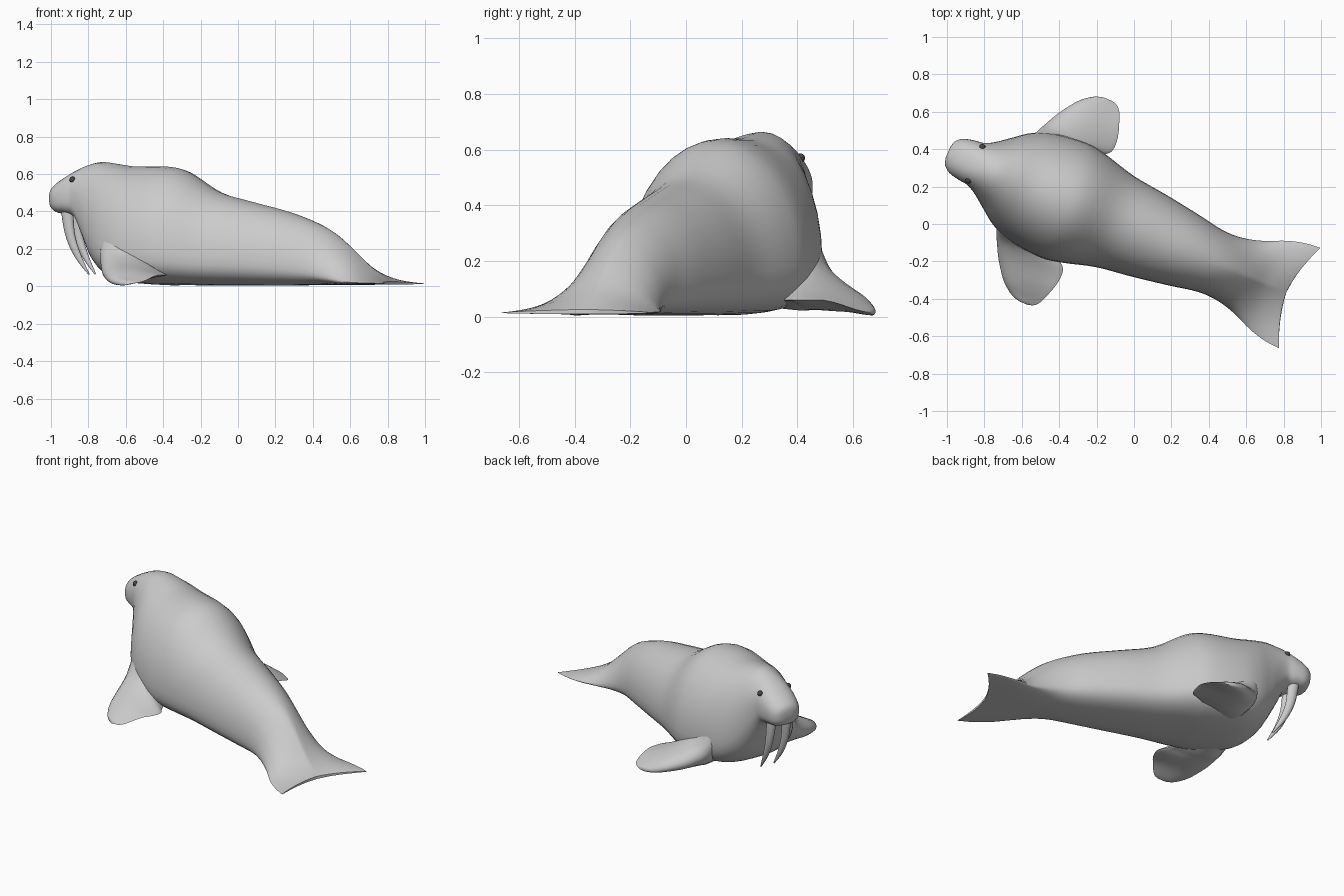
import bpy, bmesh, math
from mathutils import Matrix, Vector

if "Cube" in bpy.data.objects:
    bpy.data.objects.remove(bpy.data.objects["Cube"])

# the animal is built along X (head at -X), then turned into its diagonal pose
POSE = Matrix.Translation((-0.01, -0.025, 0)) @ Matrix.Rotation(math.radians(-22.5), 4, 'Z')


def smooth_rows(rows, steps):
    """Catmull-Rom interpolation of rows of section parameters."""
    out = []
    for i in range(len(rows) - 1):
        a, b, c, d = rows[max(i - 1, 0)], rows[i], rows[i + 1], rows[min(i + 2, len(rows) - 1)]
        for k in range(steps):
            t = k / steps
            out.append([0.5 * (2 * q + (r - p) * t + (2 * p - 5 * q + 4 * r - s) * t * t
                               + (3 * q - p - 3 * r + s) * t ** 3)
                        for p, q, r, s in zip(a, b, c, d)])
    out.append(list(rows[-1]))
    return out


def finish(name, bm):
    bmesh.ops.recalc_face_normals(bm, faces=bm.faces)
    bm.transform(POSE)
    me = bpy.data.meshes.new(name)
    bm.to_mesh(me)
    bm.free()
    ob = bpy.data.objects.new(name, me)
    bpy.context.collection.objects.link(ob)
    bpy.ops.object.select_all(action='DESELECT')
    bpy.context.view_layer.objects.active = ob
    ob.select_set(True)
    bpy.ops.object.shade_smooth_by_angle(angle=math.radians(50))
    return ob


def loft(name, rings):
    bm = bmesh.new()
    vs = [[bm.verts.new(p) for p in ring] for ring in rings]
    n = len(vs[0])
    for a, b in zip(vs, vs[1:]):
        for i in range(n):
            bm.faces.new((a[i], a[(i + 1) % n], b[(i + 1) % n], b[i]))
    # end caps as strips from edge to edge
    for r in (vs[0], vs[-1]):
        for i in range(n // 2):
            quad = [r[i], r[i + 1], r[n - i - 1], r[(n - i) % n]]
            bm.faces.new(list(dict.fromkeys(quad)))
    return finish(name, bm)


def power(v, e):
    return math.copysign(abs(v) ** e, v)


# body: position, half width, bottom, widest height, top, roundness of the back, swept tail corners
sections = [
    (-1.066, .030, .455, .480, .505, 2.0, 0),
    (-1.054, .068, .415, .475, .530, 2.1, 0),
    (-1.018, .098, .392, .470, .560, 2.2, 0),
    (-.960, .113, .385, .475, .596, 2.3, 0),
    (-.905, .121, .360, .475, .625, 2.3, 0),
    (-.850, .150, .250, .420, .648, 2.1, 0),
    (-.780, .203, .125, .310, .664, 2.0, 0),
    (-.690, .268, .050, .230, .655, 2.0, 0),
    (-.580, .310, .020, .200, .640, 2.0, 0),
    (-.400, .330, .006, .190, .640, 2.0, 0),
    (-.280, .312, .006, .180, .612, 2.0, 0),
    (-.100, .264, .004, .160, .505, 2.0, 0),
    (.100, .237, .004, .150, .450, 2.0, 0),
    (.300, .205, .004, .130, .400, 2.0, 0),
    (.450, .178, .006, .100, .347, 1.9, 0),
    (.560, .180, .008, .060, .292, 1.6, 0),
    (.660, .207, .008, .030, .215, 1.3, .01),
    (.760, .257, .008, .020, .122, 1.1, .03),
    (.840, .283, .009, .017, .062, 1.1, .05),
    (.892, .290, .010, .015, .026, 1.3, .078),
]
rings = []
N = 36
for s, w, zb, zc, zt, p, sweep in smooth_rows(sections, 4):
    ring = []
    for k in range(N):
        a = 2 * math.pi * k / N
        c, q = math.cos(a), math.sin(a)
        e, h = (2 / p, zt - zc) if q >= 0 else (2 / 2.8, zc - zb)
        # blend the rim spacing so that upper and lower halves share the tail edge
        u = power(c, e)
        ring.append(Vector((s + sweep * abs(u) ** 1.7, w * u, zc + h * power(q, e))))
    rings.append(ring)
loft("body", rings)

# front flippers: outward distance, leading edge, trailing edge, bottom, top
flipper = [
    (.18, -.66, -.40, .07, .46),
    (.26, -.672, -.34, .045, .37),
    (.300, -.662, -.305, .035, .275),
    (.340, -.642, -.258, .026, .205),
    (.420, -.600, -.257, .012, .138),
    (.510, -.537, -.285, .003, .086),
    (.555, -.488, -.305, .001, .054),
    (.580, -.445, -.330, .002, .036),
    (.590, -.405, -.362, .006, .024),
]
# tusks: lengthwise position, sideways position, height, radius
tusk = [
    (-.958, .050, .430, .034),
    (-.952, .052, .360, .032),
    (-.934, .054, .260, .026),
    (-.893, .051, .160, .018),
    (-.833, .045, .064, .004),
]
for side, label in ((1, "left"), (-1, "right")):
    rings = []
    for t, s0, s1, zb, zt in smooth_rows(flipper, 3):
        ring = []
        for k in range(24):
            a = 2 * math.pi * k / 24
            f = (1 - math.cos(a)) / 2
            thick = (1 - f) * 0.95 + 0.12
            mid = (zb + zt) / 2 * (1 - f) + f * min(.06, (zb + zt) / 2)
            z = mid + (zt - zb) / 2 * thick * math.sin(a) * 1.15
            ring.append(Vector((s0 + (s1 - s0) * f, side * t, max(z, 0))))
        rings.append(ring)
    loft(label + "_front_flipper", rings)

    path = smooth_rows(tusk, 4)
    rings = []
    for i, (s, t, z, r) in enumerate(path):
        p, q = path[max(i - 1, 0)], path[min(i + 1, len(path) - 1)]
        d = Vector((q[0] - p[0], 0, q[2] - p[2])).normalized()
        across = Vector((-d.z, 0, d.x))
        rings.append([Vector((s, side * t, z)) + across * r * math.cos(a)
                      + Vector((0, 0.75 * r * math.sin(a), 0))
                      for a in (2 * math.pi * k / 14 for k in range(14))])
    loft(label + "_tusk", rings)

    # rounded whisker pad over the tusk root
    bm = bmesh.new()
    bmesh.ops.create_uvsphere(bm, u_segments=20, v_segments=12, radius=1, matrix=Matrix.Translation(
        (-.985, side * .046, .462)) @ Matrix.Diagonal((.070, .054, .066, 1)))
    finish(label + "_whisker_pad", bm)

    # eye
    bm = bmesh.new()
    bmesh.ops.create_uvsphere(bm, u_segments=14, v_segments=10, radius=.017,
                              matrix=Matrix.Translation((-.907, side * .096, .570)))
    eye = finish(label + "_eye", bm)
    mat = bpy.data.materials.get("eye_dark") or bpy.data.materials.new("eye_dark")
    mat.diffuse_color = (0.06, 0.06, 0.06, 1)
    mat.use_nodes = True
    mat.node_tree.nodes["Principled BSDF"].inputs["Base Color"].default_value = mat.diffuse_color
    eye.data.materials.append(mat)
